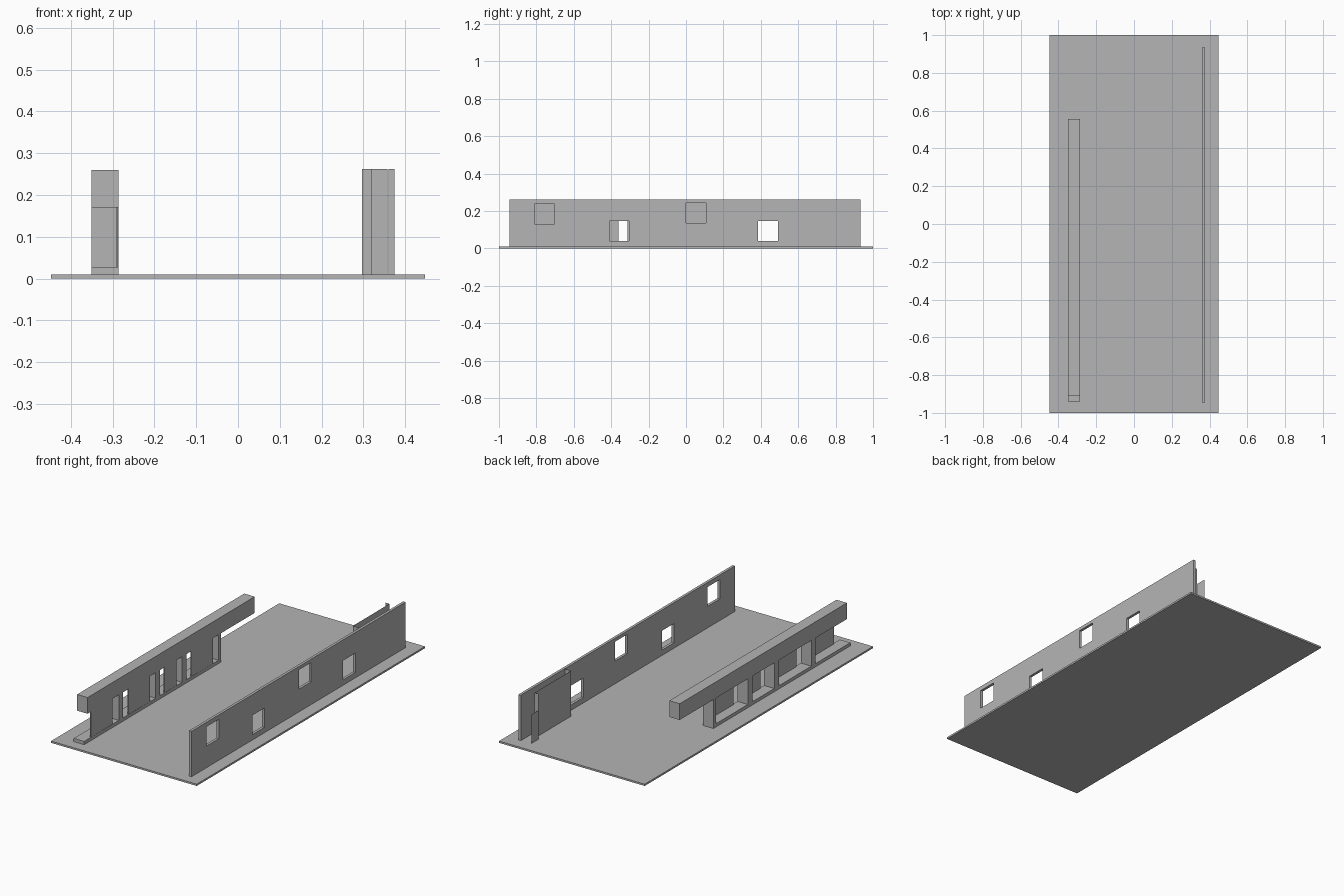
import bpy

if "Cube" in bpy.data.objects:
    bpy.data.objects.remove(bpy.data.objects["Cube"])

# single grey for the whole model
grey = bpy.data.materials.new("plain_grey")
grey.diffuse_color = (0.46, 0.46, 0.46, 1)
grey.use_nodes = True
grey.node_tree.nodes["Principled BSDF"].inputs["Base Color"].default_value = grey.diffuse_color


def mesh_object(name, verts, faces):
    me = bpy.data.meshes.new(name)
    me.from_pydata(verts, [], faces)
    me.materials.append(grey)
    ob = bpy.data.objects.new(name, me)
    bpy.context.collection.objects.link(ob)
    return ob


def box(name, xs, ys, zs):
    verts = [(x, y, z) for x in xs for y in ys for z in zs]
    faces = [(0, 1, 3, 2), (4, 6, 7, 5), (0, 4, 5, 1),
             (2, 3, 7, 6), (0, 2, 6, 4), (1, 5, 7, 3)]
    return mesh_object(name, verts, faces)


def sheet(name, p, q, z0, z1):
    """Upright thin sheet between two plan points."""
    return mesh_object(name, [(*p, z0), (*q, z0), (*q, z1), (*p, z1)], [(0, 1, 2, 3)])


# floor slab
box("floor_slab", (-0.447, 0.447), (-1, 1), (0, 0.01))

# long right wall with four square windows, alternately high and low
wall = box("right_wall", (0.36, 0.375), (-0.944, 0.934), (0.01, 0.262))
windows = [(-0.81, 0.13), (-0.41, 0.04), (0.0, 0.136), (0.386, 0.04)]
for y, z in windows:
    cutter = box("window_cutter", (0.3, 0.43), (y, y + 0.106), (z, z + 0.107))
    cutter.hide_render = True
    mod = wall.modifiers.new("window", 'BOOLEAN')
    mod.operation = 'DIFFERENCE'
    mod.solver = 'EXACT'
    mod.object = cutter
    bpy.context.view_layer.objects.active = wall
    bpy.ops.object.modifier_apply(modifier=mod.name)
    bpy.data.objects.remove(cutter)

# left side: sill and overhanging beam
LEFT = (-0.35, -0.286)
box("left_sill", LEFT, (-0.94, 0.26), (0.01, 0.028))
box("left_beam", LEFT, (-0.91, 0.555), (0.17, 0.26))

# cross fins between sill and beam
for y0, y1 in [(-0.635, -0.598), (-0.313, -0.274), (-0.082, -0.042), (0.238, 0.26)]:
    box("cross_fin", LEFT, (y0, y1), (0.028, 0.17))

# inner panels, leaving slits beside the fins
for y0, y1 in [(-0.88, -0.69), (-0.55, -0.36), (-0.236, -0.131), (0.0, 0.19)]:
    box("inner_panel", (-0.292, -0.287), (y0, y1), (0.028, 0.17))

# thin folded screen behind the right wall
sheet("screen_front_return", (0.358, 0.55), (0.32, 0.55), 0.01, 0.262)
sheet("screen_long_side", (0.32, 0.55), (0.32, 0.87), 0.01, 0.262)
sheet("screen_back_return", (0.32, 0.87), (0.297, 0.87), 0.01, 0.262)
sheet("screen_low_flap", (0.297, 0.87), (0.297, 0.93), 0.01, 0.17)
